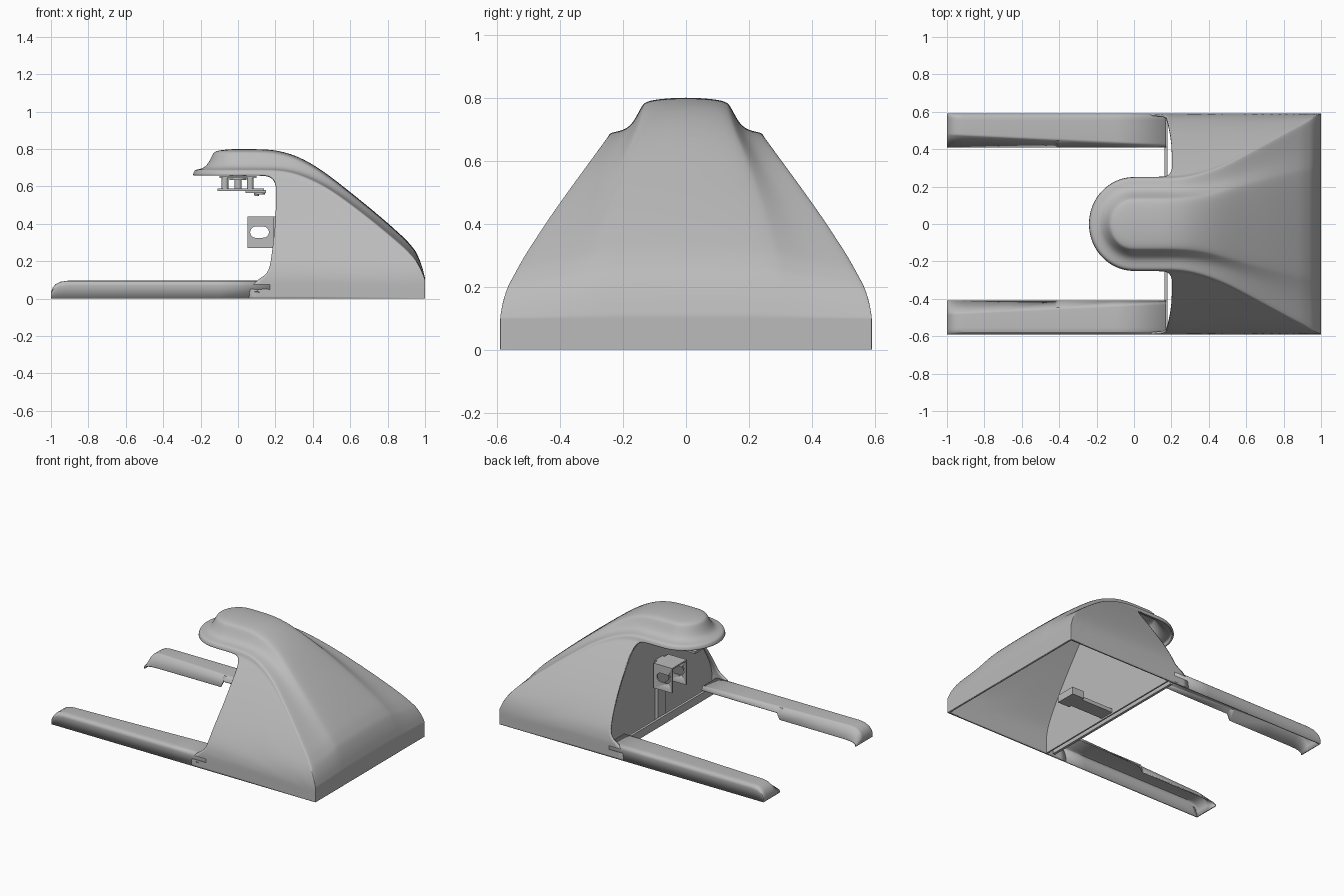
import bpy, bmesh, math
from mathutils import Vector

if "Cube" in bpy.data.objects:
    bpy.data.objects.remove(bpy.data.objects["Cube"], do_unlink=True)

grey = bpy.data.materials.new("plain_grey")
grey.use_nodes = True
grey.diffuse_color = (0.5, 0.5, 0.5, 1)
grey.node_tree.nodes["Principled BSDF"].inputs["Base Color"].default_value = (0.5, 0.5, 0.5, 1)


def lookup(table, t):
    """Linear interpolation in a list of (key, value) pairs."""
    if t <= table[0][0]:
        return table[0][1]
    for (a, va), (b, vb) in zip(table, table[1:]):
        if t <= b:
            return va + (vb - va) * (t - a) / (b - a)
    return table[-1][1]


def finish(name, bm, angle=30):
    """Make an object; edges sharper than the angle stay sharp."""
    me = bpy.data.meshes.new(name)
    bm.to_mesh(me)
    bm.free()
    ob = bpy.data.objects.new(name, me)
    bpy.context.collection.objects.link(ob)
    me.materials.append(grey)
    bpy.ops.object.select_all(action='DESELECT')
    ob.select_set(True)
    bpy.context.view_layer.objects.active = ob
    bpy.ops.object.shade_smooth_by_angle(angle=math.radians(angle))
    return ob


def add_grid(bm, rows):
    vs = [[bm.verts.new(p) for p in row] for row in rows]
    for r, s in zip(vs, vs[1:]):
        for i in range(len(r) - 1):
            bm.faces.new((r[i], r[i + 1], s[i + 1], s[i]))


def weld(bm):
    """Merge the patches and point the normals outward."""
    bmesh.ops.remove_doubles(bm, verts=bm.verts, dist=0.0004)
    bmesh.ops.recalc_face_normals(bm, faces=bm.faces)
    bm.normal_update()
    top = max(bm.faces, key=lambda f: f.calc_center_median().z)
    if top.normal.z < 0:
        bmesh.ops.reverse_faces(bm, faces=bm.faces)


def box(name, x, y, z):
    bm = bmesh.new()
    bmesh.ops.create_cube(bm, size=1)
    for v in bm.verts:
        v.co = Vector([(lo + hi) / 2 + c * (hi - lo) for c, (lo, hi) in zip(v.co, (x, y, z))])
    return finish(name, bm)


def cylinder(name, x, y, z0, z1, r):
    bm = bmesh.new()
    bmesh.ops.create_cone(bm, cap_ends=True, segments=24, radius1=r, radius2=r, depth=z1 - z0)
    bmesh.ops.translate(bm, verts=bm.verts, vec=(x, y, (z0 + z1) / 2))
    return finish(name, bm)


# Curves that govern the body
SIDE_Y = [(0, .59), (.1, .59), (.15, .582), (.2, .566), (.3, .511), (.45, .412), (.6, .3), (.66, .252)]
RIDGE_Z = [(.15, .8), (.22, .79), (.3, .77), (.4, .72), (.5, .65), (.6, .57), (.7, .49), (.8, .405),
           (.9, .315), (.95, .255), (.98, .19), (1, .11)]
EDGE_Z = [(.22, .66), (.3, .65), (.4, .615), (.5, .565), (.6, .495), (.7, .42), (.8, .34),
          (.9, .255), (.95, .2), (.98, .155), (1, .1)]
CROWN_Y = [(.2, .14), (.3, .145), (.4, .16), (.5, .19), (.7, .25), (.9, .305), (1, .325)]
OPENING_X = [(.09, .06), (.1, .1), (.12, .14), (.15, .165), (.2, .176), (.3, .188), (.4, .2),
             (.59, .205), (.62, .2), (.645, .188), (.66, .165)]
SIDE_ROWS = [.66, .645, .62, .59, .5, .4, .3, .2, .15, .12, .1, .05, 0]
BODY_X = [.165, .22, .3, .4, .5, .6, .7, .8, .85, .9, .93, .95, .97, .985, .995, 1]


def section(x):
    """Half section as (y, z) from the centre line out to the brim."""
    zt, ze, yc = lookup(RIDGE_Z, x), lookup(EDGE_Z, x), lookup(CROWN_Y, x)
    ye = lookup(SIDE_Y, ze)
    rear = min(1, max(0, (x - .25) / .65))
    drop = .025 * min(1, (zt - ze) / .1)
    zc = zt - drop
    lip_y, lip_z = ye - .006, ze + (zt - ze) * (.2 - .05 * rear)
    pts = [(0, zt), (yc * .4, zt - drop * .08), (yc * .75, zt - drop * .28), (yc * .93, zt - drop * .6)]
    for a, b in ((0, 1), (.2, .5), (.42, .16), (.75, .04), (1, 0)):
        b += (1 - a - b) * rear * .6
        pts.append((yc + (lip_y - yc) * a, lip_z + (zc - lip_z) * b))
    return pts + [(ye, ze)]


# Body shell: hood, sides and end wall, one half mirrored
bm = bmesh.new()
rows = []
for i in range(10):
    t = math.pi / 2 * i / 9
    rows.append([(-y * math.cos(t) * .96, y * math.sin(t), z) for y, z in section(0)])
rows += [[(x, y, z) for y, z in section(x)] for x in [.08] + BODY_X]
add_grid(bm, rows)
side = []
for x in BODY_X:
    col = []
    for zr in SIDE_ROWS:
        z = zr / .66 * lookup(EDGE_Z, x)
        col.append((lookup(OPENING_X, zr) if x == BODY_X[0] else x, lookup(SIDE_Y, z), z))
    side.append(col)
add_grid(bm, side)
end = section(1)
add_grid(bm, [[(1, y, z if k == 0 else p[2]) for y, z in end] for k, p in enumerate(side[-1])])
weld(bm)
body = finish("body_shell", bm, 180)
m = body.modifiers.new("mirror", 'MIRROR')
m.use_axis = (False, True, False)
m = body.modifiers.new("subdivide", 'SUBSURF')
m.levels = m.render_levels = 2
m.boundary_smooth = 'PRESERVE_CORNERS'
m = body.modifiers.new("thickness", 'SOLIDIFY')
m.thickness, m.offset = .012, -1

# Two long floor arms, hollow below, with a sloped inner edge
TIP = [(-1, .035), (-.99, .06), (-.975, .077), (-.95, .09), (-.91, .096)]
for s, name in ((1, "arm_back"), (-1, "arm_front")):
    bm = bmesh.new()
    rows = []
    for x in [t[0] for t in TIP] + [-.7, -.42, -.4, -.1, .17]:
        h = lookup(TIP, x)
        yk = .475 - .055 * (x + 1) / 1.17
        low = .3 if x < -.41 else .75
        prof = [(.59, 0), (.59, .74), (.59, .78), (.586, .89), (.578, .97), (.565, 1), (.555, 1),
                (yk + .012, 1), (yk + .004, .99), (yk, .96), (.41, low)]
        rows.append([(x, s * y, h * f) for y, f in prof])
    rows.insert(0, [(x, y, 0) for x, y, z in rows[0]])
    add_grid(bm, rows)
    weld(bm)
    arm = finish(name, bm)
    m = arm.modifiers.new("thickness", 'SOLIDIFY')
    m.thickness, m.offset = .008, -1

# Upright panel closing the opening, shaped to the side curve
bm = bmesh.new()
outline = [(lookup(SIDE_Y, z) - .008, z) for z in SIDE_ROWS]
loop = [(y, z) for y, z in outline] + [(-y, z) for y, z in reversed(outline)]
face = bm.faces.new([bm.verts.new((.207, y, z)) for y, z in loop])
new = bmesh.ops.extrude_face_region(bm, geom=[face])["geom"]
bmesh.ops.translate(bm, verts=[g for g in new if isinstance(g, bmesh.types.BMVert)], vec=(.01, 0, 0))
bmesh.ops.recalc_face_normals(bm, faces=bm.faces)
finish("inner_panel", bm)

# Floor crossbar, post, tongue
box("crossbar", (.163, .18), (-.56, .56), (0, .055))
box("post", (.185, .207), (-.04, .04), (.03, .44))
box("tongue", (.2, .52), (-.05, .05), (.01, .035))
box("tongue_block", (.46, .55), (-.07, .07), (.01, .06))

# Slotted box bracket on the post
bm = bmesh.new()
for i in range(32):
    t = 2 * math.pi * i / 32
    cx = .115 + (.02 if math.cos(t) > 0 else -.02)
    for y in (-.2, .2):
        bm.verts.new((cx + .03 * math.cos(t), y, .355 + .03 * math.sin(t)))
bmesh.ops.convex_hull(bm, input=bm.verts)
bmesh.ops.recalc_face_normals(bm, faces=bm.faces)
cutter = finish("slot_cutter", bm)
cutter.hide_render = True
cutter.hide_set(True)
for s, name in ((1, "bracket_back_plate"), (-1, "bracket_front_plate")):
    plate = box(name, (.05, .19), sorted((s * .07, s * .08)), (.27, .44))
    m = plate.modifiers.new("slot", 'BOOLEAN')
    m.object, m.operation, m.solver = cutter, 'DIFFERENCE', 'EXACT'
box("bracket_top", (.05, .19), (-.08, .08), (.43, .44))
box("bracket_wall", (.18, .19), (-.08, .08), (.27, .44))

# Small mechanism hanging under the hood
box("mount_plate", (-.11, .14), (-.06, .06), (.575, .59))
box("mount_step", (.04, .15), (-.04, .04), (.565, .58))
cylinder("hub", 0, 0, .635, .79, .045)
cylinder("hub_stem", 0, 0, .585, .64, .02)
for x in (-.07, .065):
    for y in (-.04, .04):
        cylinder("standoff", x, y, .585, .65, .018)
box("standoff_plate", (-.1, .1), (-.06, .06), (.645, .655))
cylinder("bolt_head", .115, 0, .558, .57, .03)
cylinder("bolt_tip", .1, 0, .55, .56, .012)
